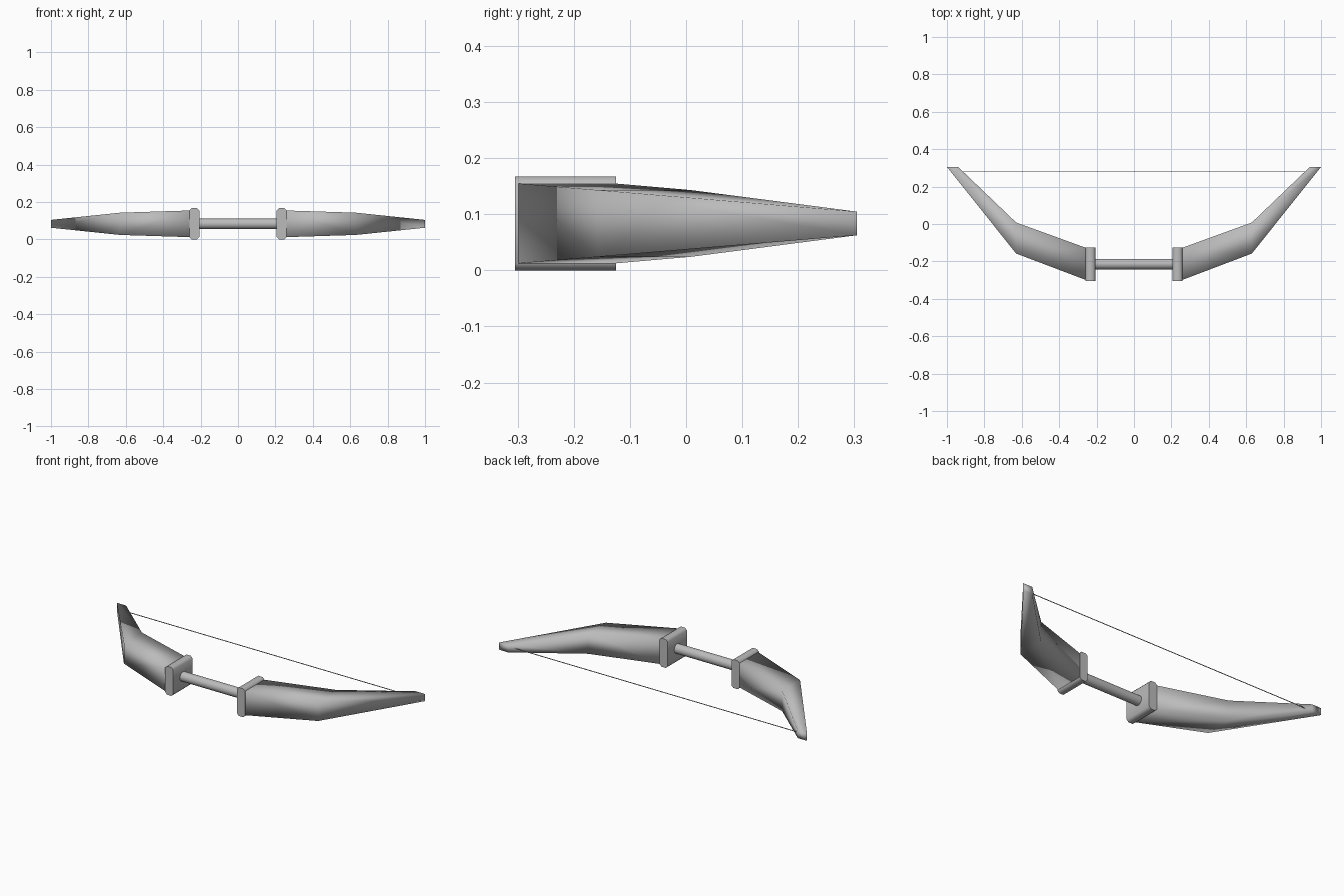
import bpy, bmesh, math

if "Cube" in bpy.data.objects:
    bpy.data.objects.remove(bpy.data.objects["Cube"])

grey = bpy.data.materials.new("plain grey")
grey.diffuse_color = (0.5, 0.5, 0.5, 1)
grey.use_nodes = True
grey.node_tree.nodes["Principled BSDF"].inputs["Base Color"].default_value = grey.diffuse_color
ZC = 0.0835  # height of the bow's centre line


def loft(name, rings, smooth):
    """Skin a list of closed rings and cap both ends."""
    bm = bmesh.new()
    vr = [[bm.verts.new(p) for p in ring] for ring in rings]
    n = len(vr[0])
    for a, b in zip(vr, vr[1:]):
        for i in range(n):
            j = (i + 1) % n
            bm.faces.new((a[i], a[j], b[j], b[i]))
    bm.faces.new(vr[0])
    bm.faces.new(vr[-1])
    bmesh.ops.recalc_face_normals(bm, faces=bm.faces)
    for f in bm.faces:
        f.smooth = smooth
    me = bpy.data.meshes.new(name)
    bm.to_mesh(me)
    bm.free()
    me.materials.append(grey)
    ob = bpy.data.objects.new(name, me)
    bpy.context.collection.objects.link(ob)
    return ob


def smooth_by_angle(ob, deg):
    bpy.ops.object.select_all(action='DESELECT')
    ob.select_set(True)
    bpy.context.view_layer.objects.active = ob
    bpy.ops.object.shade_smooth_by_angle(angle=math.radians(deg))


# Grip: round bar between the two collars
def circle(x, r, n=16):
    return [(x, -0.214 + r * math.cos(2 * math.pi * i / n),
             ZC + r * math.sin(2 * math.pi * i / n)) for i in range(n)]


smooth_by_angle(loft("grip", [circle(-0.225, 0.028), circle(0.225, 0.028)], False), 40)

# Limb sections: outer (x, y), inner (x, y), half height
sections = [
    ((0.25, -0.302), (0.25, -0.13), 0.0715),
    ((0.63, -0.158), (0.63, 0.008), 0.0595),
    ((1.0, 0.305), (0.94, 0.305), 0.021),
]

for side, label in ((1, "right"), (-1, "left")):
    # Bent, tapering limb
    rings = [[(side * o[0], o[1], ZC - h), (side * i[0], i[1], ZC - h),
              (side * i[0], i[1], ZC + h), (side * o[0], o[1], ZC + h)]
             for o, i, h in sections]
    loft(label + "_limb", rings, True)

    # Collar with chamfered top and bottom edges
    c, w, h, b = 0.233, 0.026, 0.0835, 0.012
    prof = [(w, h - b), (w - b, h), (b - w, h), (-w, h - b),
            (-w, b - h), (b - w, -h), (w - b, -h), (w, b - h)]
    col = loft(label + "_collar",
               [[(side * (c + x), y, ZC + z) for x, z in prof] for y in (-0.305, -0.125)],
               False)
    smooth_by_angle(col, 50)

# Bowstring: a very thin strip between the tips
t, s = 0.001, 0.002
loft("bowstring", [[(x, 0.28 - t, ZC - s), (x, 0.28 + t, ZC - s),
                    (x, 0.28 + t, ZC + s), (x, 0.28 - t, ZC + s)]
                   for x in (-0.935, 0.935)], False)
